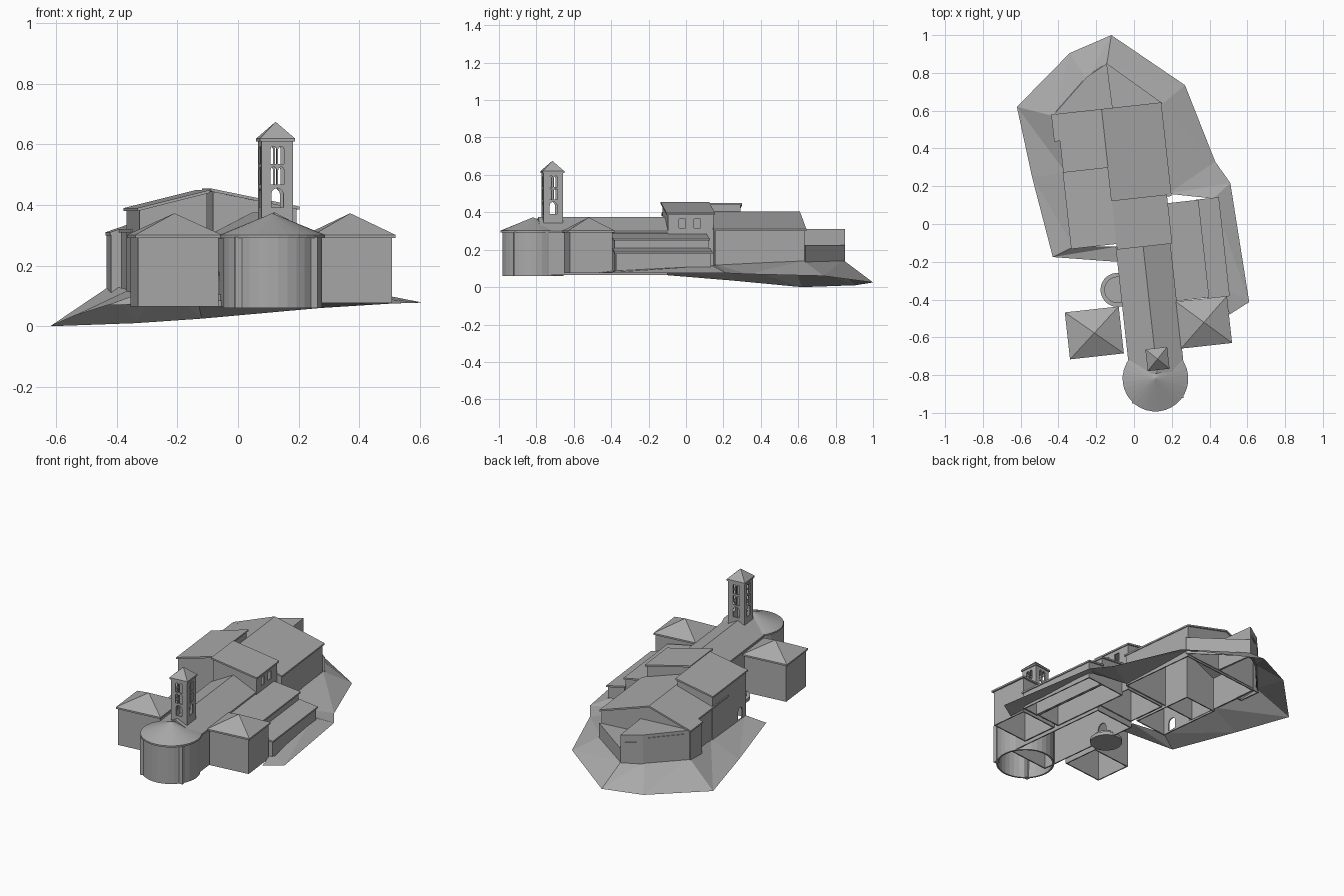
import bpy, bmesh, math

cube = bpy.data.objects.get("Cube")
if cube:
    bpy.data.objects.remove(cube)

stone = bpy.data.materials.new("grey_stone")
stone.use_nodes = True
GREY = (0.4, 0.4, 0.4, 1)
stone.diffuse_color = GREY
stone.node_tree.nodes["Principled BSDF"].inputs["Base Color"].default_value = GREY

TILT = math.radians(6.3)   # the church axis is turned slightly
T = 0.01                   # roof slab and wall thickness


def make(name, verts, faces, tilt=TILT):
    bm = bmesh.new()
    vs = [bm.verts.new(v) for v in verts]
    for f in faces:
        bm.faces.new([vs[i] for i in f])
    bmesh.ops.recalc_face_normals(bm, faces=bm.faces)
    mesh = bpy.data.meshes.new(name)
    bm.to_mesh(mesh)
    bm.free()
    mesh.materials.append(stone)
    ob = bpy.data.objects.new(name, mesh)
    ob.rotation_euler.z = tilt
    bpy.context.collection.objects.link(ob)
    return ob


def loft(name, a, b, skip_side=None, caps=(True, True)):
    """Join two matching loops of points."""
    n = len(a)
    faces = [(i, (i + 1) % n, n + (i + 1) % n, n + i) for i in range(n) if i != skip_side]
    if caps[0]:
        faces.append(list(range(n)))
    if caps[1]:
        faces.append(list(range(n, 2 * n)))
    return make(name, a + b, faces)


def apply(ob, kind, **settings):
    mod = ob.modifiers.new(kind, kind)
    for key, value in settings.items():
        setattr(mod, key, value)
    bpy.context.view_layer.objects.active = ob
    bpy.ops.object.modifier_apply(modifier=mod.name)


def shell(ob):
    apply(ob, "SOLIDIFY", thickness=T, offset=-1)
    return ob


def walls(name, pts, z0, z1):
    """Upright walls over a plan outline, open underneath."""
    return shell(loft(name, [(u, v, z0) for u, v in pts], [(u, v, z1) for u, v in pts], caps=(False, True)))


def slab(name, pts, z0, z1):
    return loft(name, [(u, v, z0) for u, v in pts], [(u, v, z1) for u, v in pts])


def rect(u, v, w, d):
    return [(u - w / 2, v - d / 2), (u + w / 2, v - d / 2), (u + w / 2, v + d / 2), (u - w / 2, v + d / 2)]


def circle(u, v, r, n=32):
    return [(u + r * math.cos(math.tau * i / n), v + r * math.sin(math.tau * i / n)) for i in range(n)]


def peaked_roof(name, pts, u, v, eave, top):
    """Thin eave band with faces rising to one point."""
    n = len(pts)
    verts = [(a, b, eave - T) for a, b in pts] + [(a, b, eave) for a, b in pts] + [(u, v, top)]
    faces = [list(range(n))]
    for i in range(n):
        j = (i + 1) % n
        faces += [(i, j, n + j, n + i), (n + i, n + j, 2 * n)]
    return make(name, verts, faces)


def building(name, v0, v1, z0, line, inset=0.008):
    """Walls below a pitched roof; line is the roof profile across the building."""
    inner = [list(p) for p in line]
    inner[0][0] += inset
    inner[-1][0] -= inset
    prof = [(inner[0][0], z0)] + [(u, z - T / 2) for u, z in inner] + [(inner[-1][0], z0)]
    body = shell(loft(name + "_walls",
                      [(u, v0 + inset, z) for u, z in prof],
                      [(u, v1 - inset, z) for u, z in prof], skip_side=len(prof) - 1))
    band = list(line) + [(u, z - T) for u, z in reversed(line)]
    loft(name + "_roof", [(u, v0, z) for u, z in band], [(u, v1, z) for u, z in band])
    return body


def cut_opening(ob, axis, centre, width, z0, z1, start, end, arched=True):
    """Cut an opening running along the u or v axis."""
    h = width / 2
    prof = [(centre - h, z0), (centre + h, z0)]
    if arched:
        prof += [(centre + h * math.cos(math.pi * i / 6), z1 - h + h * math.sin(math.pi * i / 6)) for i in range(7)]
    else:
        prof += [(centre + h, z1), (centre - h, z1)]
    place = (lambda a, z, d: (d, a, z)) if axis == "u" else (lambda a, z, d: (a, d, z))
    cutter = loft("cutter", [place(a, z, start) for a, z in prof], [place(a, z, end) for a, z in prof])
    cutter.hide_render = True
    bpy.context.view_layer.update()
    apply(ob, "BOOLEAN", object=cutter, operation="DIFFERENCE", solver="EXACT")
    bpy.data.objects.remove(cutter)


# Nave with its side door and round steps
nave = building("nave", -0.8, -0.11, 0.065, [(-0.11, 0.3), (0.035, 0.375), (0.18, 0.3)])
cut_opening(nave, "u", -0.34, 0.06, 0.09, 0.18, -0.15, -0.06)
for i, r in enumerate((0.09, 0.07)):
    slab("round_step", circle(-0.125, -0.337, r), 0.065 + i * 0.02, 0.085 + i * 0.02)

# Raised crossing, in two halves of different length
left_half = building("crossing_left", -0.095, 0.314, 0.1, [(-0.345, 0.39), (-0.104, 0.45)])
cut_opening(left_half, "u", -0.02, 0.05, 0.11, 0.185, -0.4, -0.3)
right_half = building("crossing_right", -0.125, 0.136, 0.1, [(-0.104, 0.455), (0.19, 0.395)])
for v in (0.04, -0.04):
    cut_opening(right_half, "u", v, 0.036, 0.315, 0.365, 0.15, 0.22, arched=False)

# Rear hall and its small projecting corner
building("rear_hall", 0.125, 0.624, 0.11, [(-0.342, 0.32), (-0.104, 0.405), (0.214, 0.31)])
building("rear_corner", 0.48, 0.624, 0.11, [(-0.372, 0.31), (-0.32, 0.328)], inset=0.004)

# Angular room at the back, with a high and a low part
a, b, c, d = (-0.366, 0.615), (-0.163, 0.801), (-0.05, 0.861), (-0.045, 0.615)
walls("rear_room_high", [a, d, c, b], 0.12, 0.31)
walls("rear_room_low", [d, (0.222, 0.617), c], 0.12, 0.225)


def wall_panel(p, q, t0, t1, z0, z1):
    ends = [(p[0] + (q[0] - p[0]) * t, p[1] + (q[1] - p[1]) * t) for t in (t0, t1)]
    size = math.dist(p, q)
    nu, nv = (p[1] - q[1]) / size * 0.004, (q[0] - p[0]) / size * 0.004
    slab("wall_panel", ends + [(u + nu, v + nv) for u, v in reversed(ends)], z0, z1)


wall_panel(a, b, 0.1, 0.9, 0.24, 0.29)
wall_panel(b, c, 0.3, 0.8, 0.25, 0.265)

# Stepped side aisle
building("upper_aisle", -0.43, 0.09, 0.08, [(0.17, 0.287), (0.353, 0.258)])
building("lower_aisle", -0.435, 0.092, 0.08, [(0.34, 0.21), (0.462, 0.188)])

# Side chapels with pyramid roofs
for side, u, v, w, z0 in (("right", -0.272, -0.55, 0.287, 0.065), ("left", 0.311, -0.558, 0.272, 0.076)):
    walls(side + "_chapel_walls", rect(u, v, w - 0.02, 0.23), z0, 0.297)
    peaked_roof(side + "_chapel_roof", rect(u, v, w, 0.25), u, v, 0.302, 0.373)

# Round apse with two pilasters
AU, AV = 0.023, -0.826
walls("apse_walls", circle(AU, AV, 0.164), 0.06, 0.297)
peaked_roof("apse_roof", circle(AU, AV, 0.174), AU, AV, 0.302, 0.373)
for angle in (220, 320):
    t = math.radians(angle)
    slab("pilaster", rect(AU + 0.162 * math.cos(t), AV + 0.162 * math.sin(t), 0.026, 0.026), 0.06, 0.295)

# Bell tower with arched openings on all four sides
BU, BV = 0.045, -0.724
tower = walls("bell_tower", rect(BU, BV, 0.104, 0.104), 0.29, 0.612)
for axis, mid in (("v", BU), ("u", BV)):
    far = BV if axis == "v" else BU
    cut_opening(tower, axis, mid, 0.04, 0.392, 0.456, far - 0.1, far + 0.1)
    for z in (0.468, 0.536):
        for off in (-0.0125, 0.0125):
            cut_opening(tower, axis, mid + off, 0.019, z, z + 0.058, far - 0.1, far + 0.1)
peaked_roof("bell_tower_roof", rect(BU, BV, 0.116, 0.116), BU, BV, 0.62, 0.675)

# Sloping ground around the rear, open under the buildings
outer = [(-0.09, -0.2, 0.075), (-0.43, -0.175, 0.07), (-0.54, 0.25, 0.035), (-0.62, 0.62, 0),
         (-0.34, 0.905, 0.01), (-0.12, 1, 0.025), (0.27, 0.735, 0.06), (0.43, 0.33, 0.07),
         (0.51, 0.217, 0.075), (0.61, -0.413, 0.078), (0.505, -0.48, 0.075)]
inner = [(-0.09, -0.12, 0.09), (-0.32, -0.12, 0.11), (-0.36, 0.27, 0.12), (-0.42, 0.57, 0.135),
         (-0.25, 0.765, 0.14), (-0.145, 0.84, 0.145), (0.145, 0.63, 0.14), (0.18, 0.16, 0.12),
         (0.42, 0.135, 0.115), (0.505, -0.36, 0.088), (0.48, -0.38, 0.088)]
n = len(outer)
ground = make("sloping_ground", outer + inner,
              [f for i in range(n - 1) for f in ((i, i + 1, n + i), (i + 1, n + i + 1, n + i))], tilt=0)
